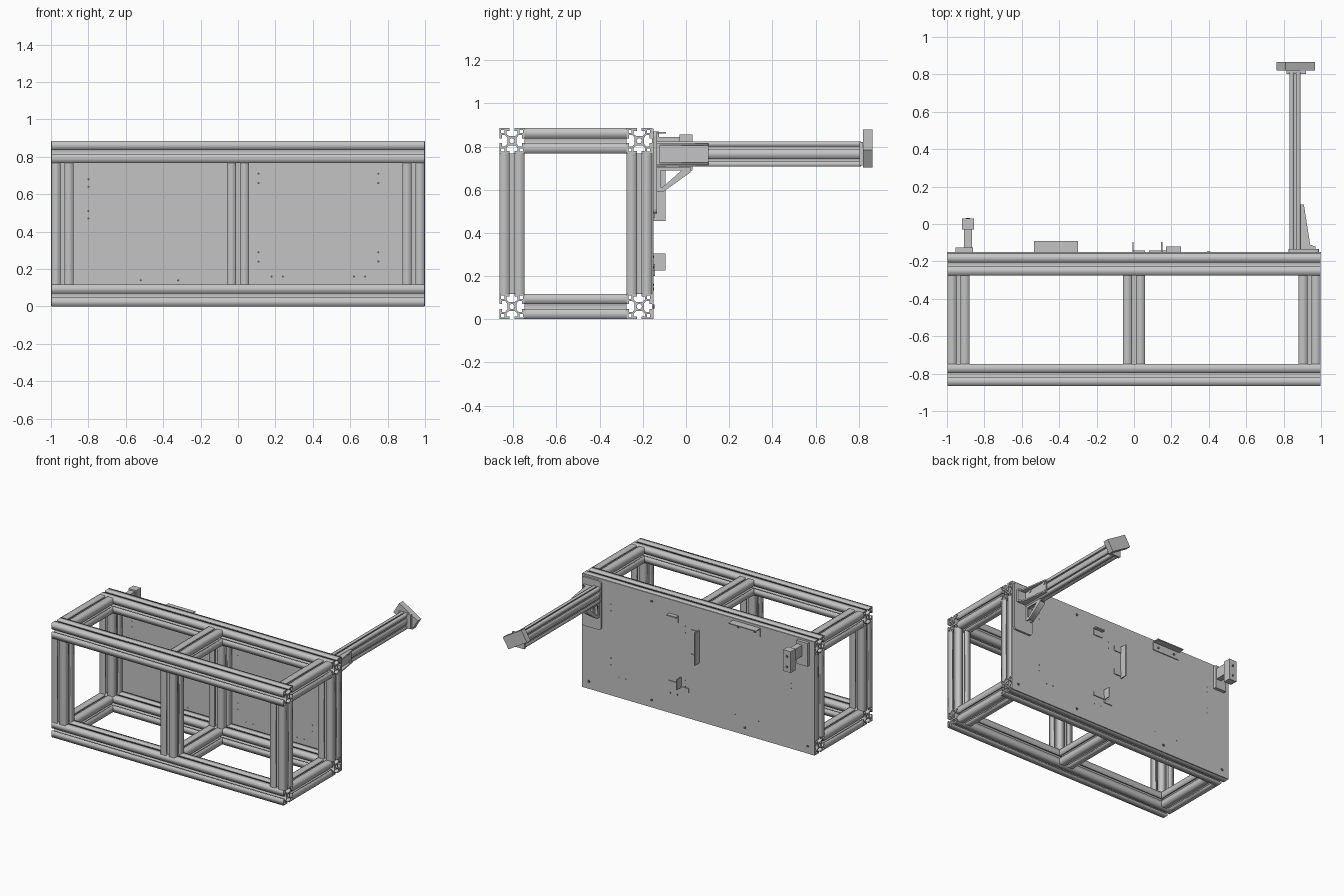
import bpy, bmesh, math
from mathutils import Matrix

if "Cube" in bpy.data.objects:
    bpy.data.objects.remove(bpy.data.objects["Cube"], do_unlink=True)


def material(name, value):
    mat = bpy.data.materials.new(name)
    mat.use_nodes = True
    colour = (value, value, value, 1)
    mat.diffuse_color = colour
    mat.node_tree.nodes["Principled BSDF"].inputs["Base Color"].default_value = colour
    return mat


GREY = material("aluminium grey", 0.55)
DARK = material("hole dark grey", 0.12)
R = math.radians(90)
TURN = {"x": (R, 0, R), "y": (R, 0, 0), "z": (0, 0, 0)}


def add_mesh(name, bm, mat=GREY):
    mesh = bpy.data.meshes.new(name)
    bm.to_mesh(mesh)
    bm.free()
    mesh.materials.append(mat)
    obj = bpy.data.objects.new(name, mesh)
    bpy.context.collection.objects.link(obj)
    return obj


def box(name, x, y, z, bevel=0):
    """Box given by its (low, high) range on each axis."""
    bm = bmesh.new()
    bmesh.ops.create_cube(bm, size=1)
    for v in bm.verts:
        v.co = [r[0] + (c + 0.5) * (r[1] - r[0]) for c, r in zip(v.co, (x, y, z))]
    if bevel:
        edges = [e for e in bm.edges if abs((e.verts[0].co - e.verts[1].co).y) > 1e-4]
        bmesh.ops.bevel(bm, geom=edges, offset=bevel, segments=3, profile=0.5, affect="EDGES")
    return add_mesh(name, bm)


def disc(name, centre, radius, depth, axis, mat=GREY, sides=12):
    bm = bmesh.new()
    bmesh.ops.create_cone(bm, cap_ends=True, segments=sides, radius1=radius, radius2=radius, depth=depth)
    obj = add_mesh(name, bm, mat)
    obj.location, obj.rotation_euler = centre, TURN[axis]
    return obj


def prism(name, loops, length, axis, centre):
    """Extrude an outline, with any inner loops as holes, along an axis."""
    curve = bpy.data.curves.new(name, "CURVE")
    curve.dimensions, curve.fill_mode, curve.extrude = "2D", "BOTH", length / 2
    for loop in loops:
        spline = curve.splines.new("POLY")
        spline.points.add(len(loop) - 1)
        for p, (a, b) in zip(spline.points, loop):
            p.co = (a, b, 0, 1)
        spline.use_cyclic_u = True
    temp = bpy.data.objects.new(name + "_outline", curve)
    bpy.context.collection.objects.link(temp)
    bpy.context.view_layer.update()
    mesh = bpy.data.meshes.new_from_object(temp.evaluated_get(bpy.context.evaluated_depsgraph_get()))
    bpy.data.objects.remove(temp, do_unlink=True)
    mesh.materials.clear()
    mesh.materials.append(GREY)
    obj = bpy.data.objects.new(name, mesh)
    obj.location, obj.rotation_euler = centre, TURN[axis]
    bpy.context.collection.objects.link(obj)
    return obj


def ring(cx, cy, radius, sides, phase=0):
    return [(cx + radius * math.cos(phase + math.tau * i / sides),
             cy + radius * math.sin(phase + math.tau * i / sides)) for i in range(sides)]


def slotted_profile(size, nx, ny):
    """T-slot extrusion section made of nx by ny square modules."""
    k = size / 0.117
    slot = [(0, -.011), (.012, -.011), (.012, -.026), (.027, -.026), (.037, -.014)]
    slot += [(d, -v) for d, v in reversed(slot)]
    outline = []
    for side in range(4):
        across, along = (nx, ny) if side % 2 == 0 else (ny, nx)
        c, s = round(math.cos(side * R)), round(math.sin(side * R))
        pts = []
        for i in range(along):
            mid = (i - (along - 1) / 2) * size
            pts += [(across * size / 2 - d * k, mid + v * k) for d, v in slot]
        pts.append((across * size / 2, along * size / 2))
        outline += [(c * a - s * b, s * a + c * b) for a, b in pts]
    loops = [outline]
    for i in range(nx):
        for j in range(ny):
            loops.append(ring((i - (nx - 1) / 2) * size, (j - (ny - 1) / 2) * size, .012 * k, 12))
    if nx == ny == 1:
        loops += [ring(a * .043, b * .043, .011, 4, R / 2) for a in (-1, 1) for b in (-1, 1)]
    return loops


# Frame of slotted beams
W = 0.117
BEAM = slotted_profile(W, 1, 1)
FRONT, BACK, LOW, HIGH = -0.8065, -0.2165, 0.0585, 0.8265
for yn, y in (("front", FRONT), ("back", BACK)):
    for zn, z in (("lower", LOW), ("upper", HIGH)):
        prism(f"{yn}_{zn}_rail", BEAM, 1.994, "x", (0, y, z))
for xn, x in (("right", -0.9385), ("middle", 0), ("left", 0.9385)):
    for yn, y in (("front", FRONT), ("back", BACK)):
        prism(f"{xn}_{yn}_post", BEAM, HIGH - LOW - W, "z", (x, y, (LOW + HIGH) / 2))
    for zn, z in (("lower", LOW), ("upper", HIGH)):
        prism(f"{xn}_{zn}_crossbar", BEAM, BACK - FRONT - W, "y", (x, (FRONT + BACK) / 2, z))

# Back panel with drilled holes and fixing screws
WALL = -0.15
box("back_panel", (-1, 1), (-0.158, WALL), (0.002, 0.883))
holes = [(x, z) for x in (.11, .75) for z in (.24, .29, .66, .71)]
holes += [(-.8, z) for z in (.47, .51, .64, .68)]
holes += [(.18, .16), (.24, .16), (.62, .16), (.68, .16), (-.52, .14), (-.32, .14)]
for x, z in holes:
    disc("panel_hole", (x, -0.154, z), 0.006, 0.0095, "y", DARK, 8)
for x in (-.94, -.4, .4, .94):
    for z in (LOW, HIGH):
        disc("panel_screw", (x, WALL, z), 0.01, 0.008, "y", DARK)

# Long arm with its mounting
ARM_X, ARM_Z = 0.861, 0.765
prism("arm_beam", slotted_profile(0.0585, 1, 2), 0.945, "y", (ARM_X, 0.3375, ARM_Z))
box("arm_wall_plate", (.825, .99), (WALL, -0.135), (.49, .87), 0.02)
box("arm_side_plate", (.89, .9), (-.135, .105), (.715, .815))
box("arm_bracket_foot", (.89, .97), (-.135, -.122), (.715, .815))
gusset = [(.895, .105), (.908, .105), (.942, -.11), (.97, -.122), (.97, -.135), (.895, -.135)]
for z in (.72, .81):
    prism("arm_bracket_gusset", [gusset], 0.01, "z", (0, 0, z))
for y in (-.07, .085):
    for z in (.732, .798):
        disc("arm_bolt", (.9, y, z), 0.012, 0.01, "x")

# Triangular brace below the arm
brace = [(-.135, .59), (-.105, .59), (.02, .68), (.02, .706), (-.135, .706)]
window = [(-.118, .612), (-.108, .612), (-.02, .69), (-.118, .69)]
for x in (.842, .88):
    prism("arm_brace_side", [brace, window], 0.008, "x", (x, 0, 0))
strut = [(-.105, .59), (.02, .68), (.02, .69), (-.115, .596)]
prism("arm_brace_strut", [strut], 0.046, "x", (ARM_X, 0, 0))
box("arm_brace_top", (.838, .884), (-.135, .02), (.698, .706))

# Tilted sensor on the arm end
box("sensor_mount", (.815, .92), (.803, .82), (.712, .822))
sensor = box("arm_sensor", (-.0925, .0925), (-.0225, .0225), (-.0475, .0475))
sensor.matrix_world = Matrix.Translation((.865, .8425, .79)) @ Matrix.Rotation(math.radians(31), 4, "Y")

# Small sensor block standing off the panel
box("block_plate", (-.955, -.86), (WALL, -.125), (.69, .87))
box("block_standoff", (-.91, -.865), (-.125, -.03), (.76, .845))
box("block_head", (-.92, -.855), (-.03, .03), (.69, .855))
for z in (.73, .81):
    disc("block_head_hole", (-.8875, .03, z), 0.01, 0.006, "y", DARK)

# Angle shelf near the top edge
box("shelf_top", (-.535, -.3), (WALL, -.092), (.86, .867))
box("shelf_flange", (-.535, -.3), (WALL, -.143), (.8, .86))
for x in (-.49, -.345):
    disc("shelf_bolt", (x, -.143, .83), 0.01, 0.008, "y", DARK)

# Upright fin with wall tabs
box("upright_fin", (-.009, -.002), (WALL, -.095), (.455, .71))
for z in (.47, .66):
    box("upright_fin_tab", (-.004, .06), (WALL, -.143), (z, z + .04))

# Lower fin bracket and small clips
box("lower_fin", (.145, .152), (WALL, -.095), (.225, .305))
box("lower_fin_tab", (.15, .25), (WALL, -.143), (.225, .255))
box("lower_fin_foot", (.08, .15), (WALL, -.143), (.2, .235))
box("upper_clip", (.17, .25), (WALL, -.12), (.765, .775))
box("upper_clip_flange", (.17, .25), (WALL, -.143), (.72, .77))
